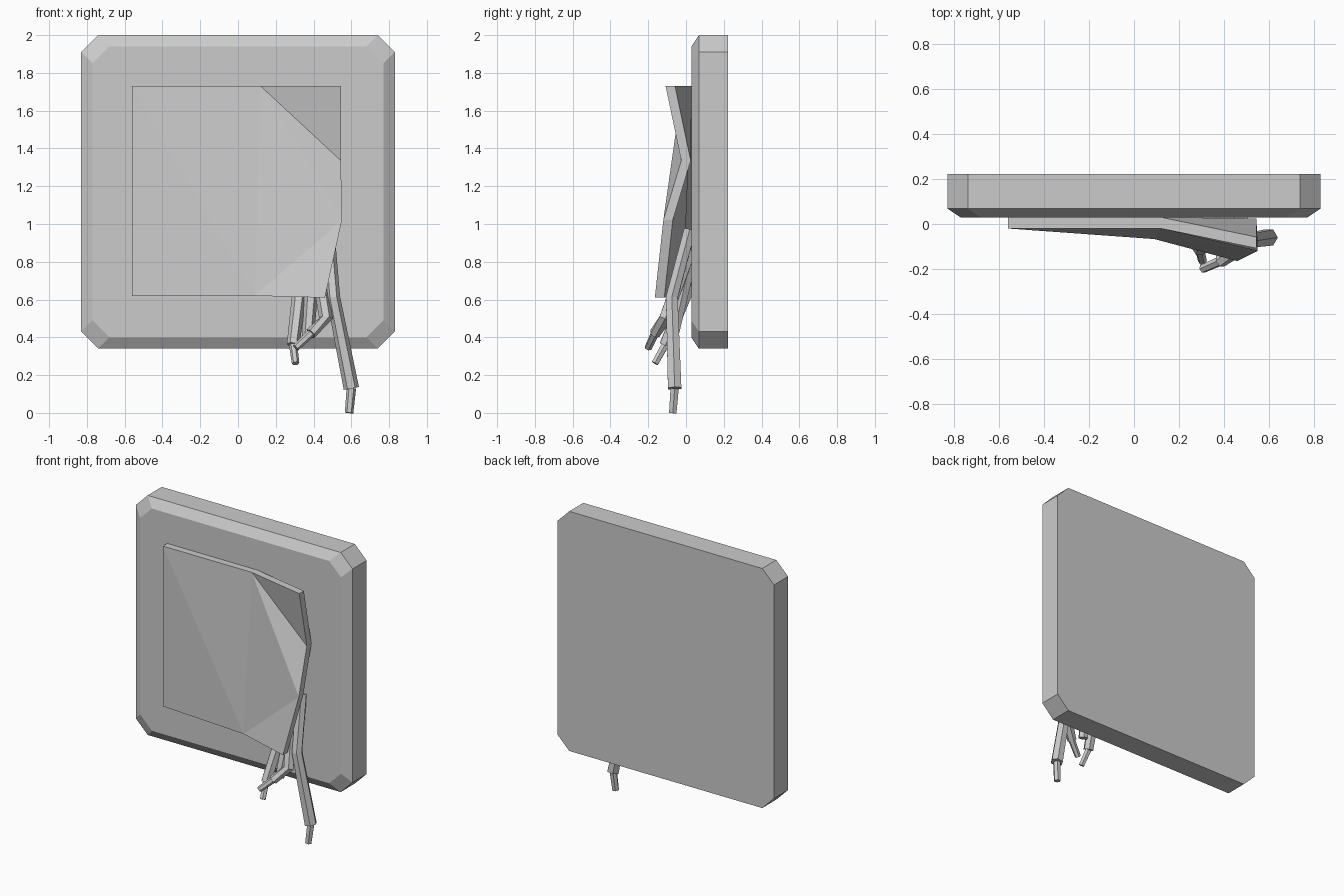
import bpy, bmesh
from mathutils import Vector

if "Cube" in bpy.data.objects:
    bpy.data.objects.remove(bpy.data.objects["Cube"])


def finish(name, bm):
    bmesh.ops.recalc_face_normals(bm, faces=bm.faces)
    me = bpy.data.meshes.new(name)
    bm.to_mesh(me)
    bm.free()
    ob = bpy.data.objects.new(name, me)
    bpy.context.collection.objects.link(ob)
    return ob


def octagon(h, c, y, zc=1.17):
    pts = [(h, h - c), (h - c, h), (c - h, h), (-h, h - c),
           (-h, c - h), (c - h, -h), (h - c, -h), (h, c - h)]
    return [Vector((x, y, zc + z)) for x, z in pts]


def loft(bm, rings):
    # Bridge matching rings and cap both ends
    vs = [[bm.verts.new(p) for p in r] for r in rings]
    n = len(vs[0])
    for a, b in zip(vs, vs[1:]):
        for i in range(n):
            j = (i + 1) % n
            bm.faces.new((a[i], a[j], b[j], b[i]))
    bm.faces.new(vs[0])
    bm.faces.new(vs[-1])


# Back slab: cut corners, chamfered front edge
bm = bmesh.new()
loft(bm, [octagon(0.83, 0.09, 0.222), octagon(0.83, 0.09, 0.068),
          octagon(0.77, 0.09, 0.028)])
finish("back_panel", bm)

# Crumpled front sheet: folded surface with constant thickness
P = [(-0.562, -0.02, 1.73), (0.12, -0.02, 1.73), (0.545, -0.108, 1.73),
     (0.545, -0.025, 1.335), (0.55, -0.12, 1.02), (0.46, -0.165, 0.61),
     (0.09, -0.067, 0.62), (-0.562, -0.02, 0.62)]
bm = bmesh.new()
front = [bm.verts.new(p) for p in P]
back = [bm.verts.new((x, y + 0.05, z)) for x, y, z in P]
for f in [(0, 1, 6), (0, 6, 7), (1, 2, 3), (1, 3, 4), (1, 4, 6), (4, 5, 6)]:
    bm.faces.new([front[i] for i in f])
    bm.faces.new([back[i] for i in reversed(f)])
for i in range(8):
    j = (i + 1) % 8
    bm.faces.new((front[i], front[j], back[j], back[i]))
finish("folded_sheet", bm)


def limb(name, path, radii, tip=None, tip_r=0.022, sides=6):
    # Jointed six-sided limb with an optional thin tip
    bm = bmesh.new()

    def tube(pts, rs):
        pts = [Vector(p) for p in pts]
        rings = []
        for i, p in enumerate(pts):
            d = (pts[min(i + 1, len(pts) - 1)] - pts[max(i - 1, 0)]).normalized()
            u = d.cross(Vector((0, 1, 0))).normalized()
            v = d.cross(u)
            r = rs[i]
            from math import cos, sin, tau
            rings.append([p + r * (u * cos(tau * k / sides) + v * sin(tau * k / sides))
                          for k in range(sides)])
        loft(bm, rings)

    tube(path, radii)
    if tip:
        tube([path[-1], tip], [tip_r, tip_r * 0.9])
    finish(name, bm)


# Limbs dangling from behind the sheet
limb("long_leg", [(0.475, 0.02, 0.97), (0.505, -0.075, 0.61), (0.6, -0.06, 0.13)],
     [0.035, 0.036, 0.041], (0.588, -0.07, 0.0), 0.025)
limb("left_finger", [(0.33, 0.02, 0.68), (0.292, -0.11, 0.36)],
     [0.038, 0.034], (0.305, -0.165, 0.262))
limb("hooked_finger", [(0.41, 0.02, 0.86), (0.465, -0.11, 0.5), (0.385, -0.165, 0.42)],
     [0.038, 0.036, 0.03], (0.305, -0.2, 0.345))
limb("middle_finger", [(0.4, 0.02, 0.8), (0.37, -0.07, 0.4)], [0.038, 0.032])
